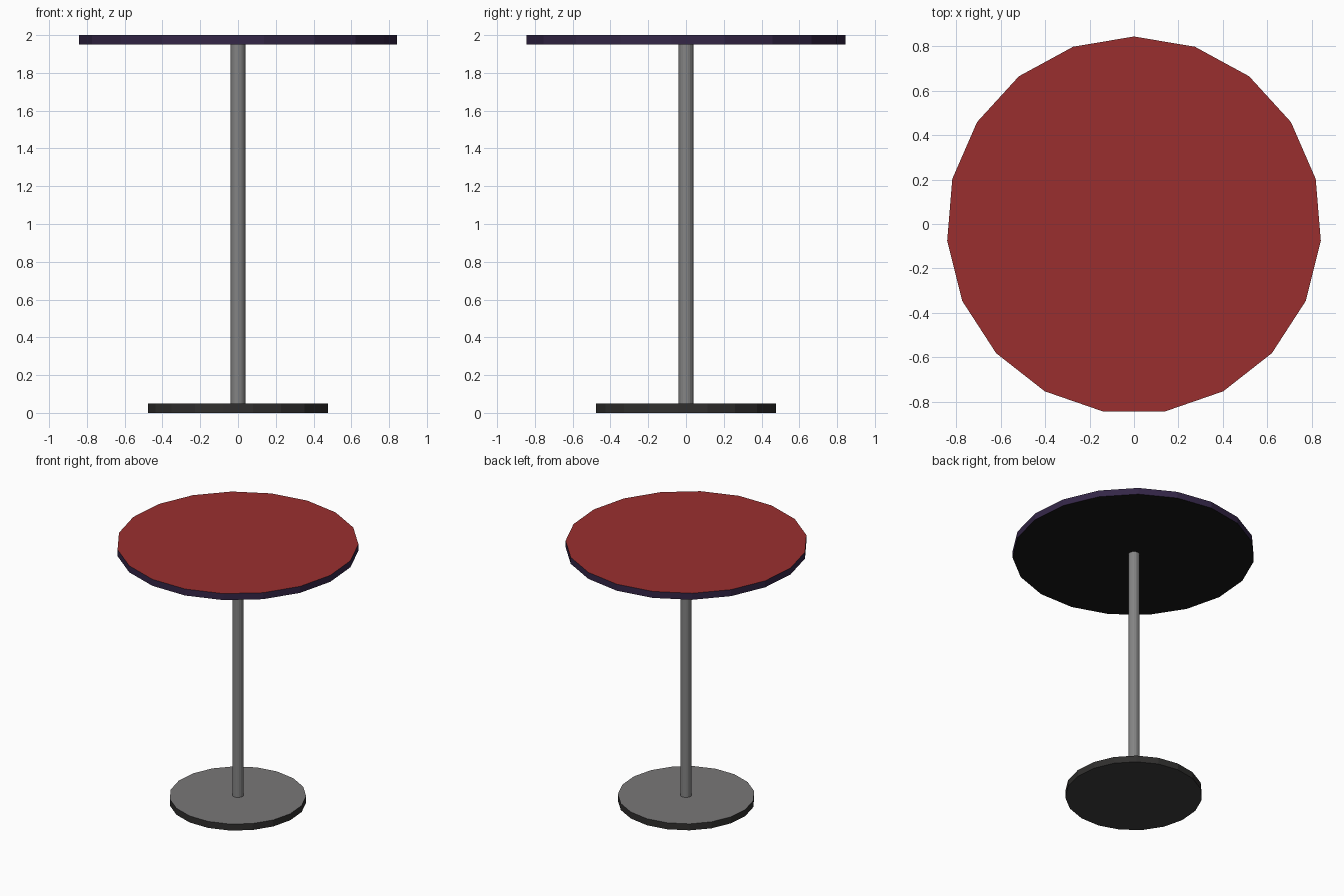
import bpy, bmesh, math

if "Cube" in bpy.data.objects:
    bpy.data.objects.remove(bpy.data.objects["Cube"])

SIDES = 19


def srgb(r, g, b):
    # Convert 0-255 display colour to linear RGBA
    def lin(v):
        v /= 255
        return v / 12.92 if v <= 0.04045 else ((v + 0.055) / 1.055) ** 2.4
    return (lin(r), lin(g), lin(b), 1)


def material(name, rgb):
    m = bpy.data.materials.new(name)
    m.diffuse_color = srgb(*rgb)
    m.use_nodes = True
    m.node_tree.nodes["Principled BSDF"].inputs["Base Color"].default_value = m.diffuse_color
    return m


red = material("red", (154, 47, 47))
purple = material("dark purple", (52, 38, 71))
black = material("black", (23, 23, 23))
grey = material("grey", (121, 119, 120))
pole_grey = material("pole grey", (132, 132, 132))
charcoal = material("charcoal", (48, 47, 46))
dark_grey = material("dark grey", (61, 61, 61))


def disc(name, rx, ry, z0, z1, mats):
    """Prism with a corner at +y; materials are side, top, bottom."""
    me = bpy.data.meshes.new(name)
    bm = bmesh.new()
    rings = []
    # shift so the odd-sided outline is centred on y
    dy = -ry * (1 - math.cos(math.pi / SIDES)) / 2
    for z in (z0, z1):
        rings.append([bm.verts.new((rx * math.sin(2 * math.pi * i / SIDES),
                                    ry * math.cos(2 * math.pi * i / SIDES) + dy, z))
                      for i in range(SIDES)])
    low, high = rings
    for i in range(SIDES):
        j = (i + 1) % SIDES
        bm.faces.new((low[i], low[j], high[j], high[i]))
    bm.faces.new(low)
    bm.faces.new(high)
    bmesh.ops.recalc_face_normals(bm, faces=bm.faces)
    for f in bm.faces:
        f.material_index = 1 if f.normal.z > 0.5 else 2 if f.normal.z < -0.5 else 0
    bm.to_mesh(me)
    bm.free()
    for m in mats:
        me.materials.append(m)
    ob = bpy.data.objects.new(name, me)
    bpy.context.collection.objects.link(ob)
    return ob


# Foot, pole and table top
disc("base", 0.478, 0.48, 0.0, 0.05, (charcoal, grey, dark_grey))
disc("pole", 0.039, 0.039, 0.05, 1.95, (pole_grey, pole_grey, pole_grey))
disc("table_top", 0.844, 0.85, 1.95, 2.0, (purple, red, black))
